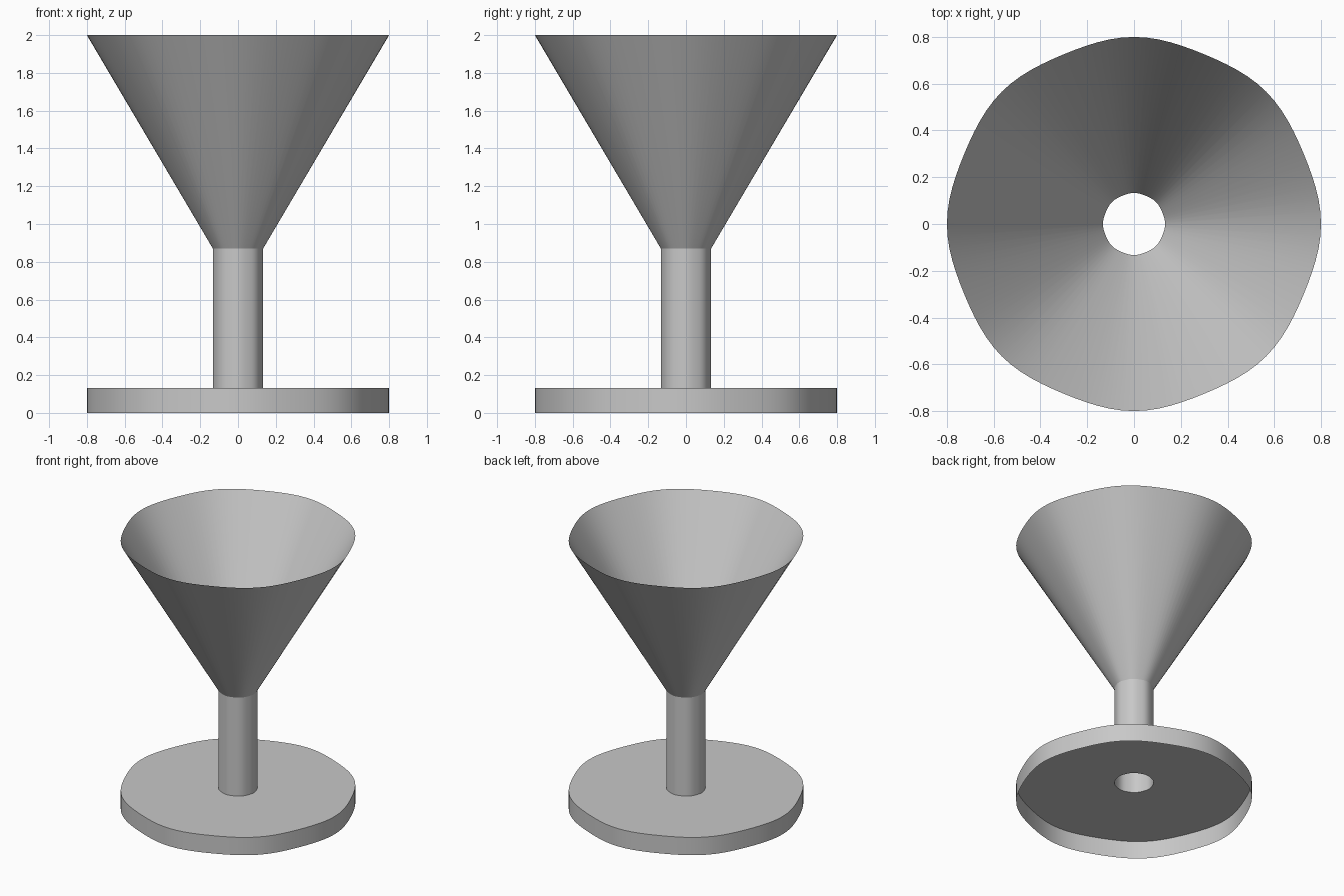
import bpy, bmesh, math

cube = bpy.data.objects.get("Cube")
if cube:
    bpy.data.objects.remove(cube, do_unlink=True)

SEGMENTS = 96
RIM, STEM = 0.8, 0.133
BASE_TOP, STEM_TOP, HEIGHT = 0.133, 0.87, 2.0

grey = bpy.data.materials.new("plain grey")
grey.use_nodes = True
colour = (0.58, 0.58, 0.58, 1)
grey.diffuse_color = colour
grey.node_tree.nodes["Principled BSDF"].inputs["Base Color"].default_value = colour


def ring(bm, radius, z):
    """Circle drawn with eight soft lobes, slightly flattened between them."""
    verts = []
    for i in range(SEGMENTS):
        a = 2 * math.pi * i / SEGMENTS
        r = radius * (1 - 0.009 * (1 - math.cos(8 * a)))
        verts.append(bm.verts.new((r * math.cos(a), r * math.sin(a), z)))
    return verts


def shell(name, profile):
    """Open thin surface swept around z from (radius, height) points."""
    bm = bmesh.new()
    rings = [ring(bm, r, z) for r, z in profile]
    for low, high in zip(rings, rings[1:]):
        for i in range(SEGMENTS):
            j = (i + 1) % SEGMENTS
            bm.faces.new((low[i], low[j], high[j], high[i]))
    mesh = bpy.data.meshes.new(name)
    bm.to_mesh(mesh)
    bm.free()
    mesh.materials.append(grey)
    obj = bpy.data.objects.new(name, mesh)
    bpy.context.collection.objects.link(obj)
    bpy.ops.object.select_all(action="DESELECT")
    obj.select_set(True)
    bpy.context.view_layer.objects.active = obj
    bpy.ops.object.shade_smooth_by_angle(angle=math.radians(30))
    return obj


# Hollow foot: side wall and top plate with a central hole, open below
shell("base", [(RIM, 0), (RIM, BASE_TOP), (STEM, BASE_TOP)])
# Open tube
shell("stem", [(STEM, BASE_TOP), (STEM, STEM_TOP)])
# Open cone
shell("funnel", [(STEM, STEM_TOP), (RIM, HEIGHT)])
